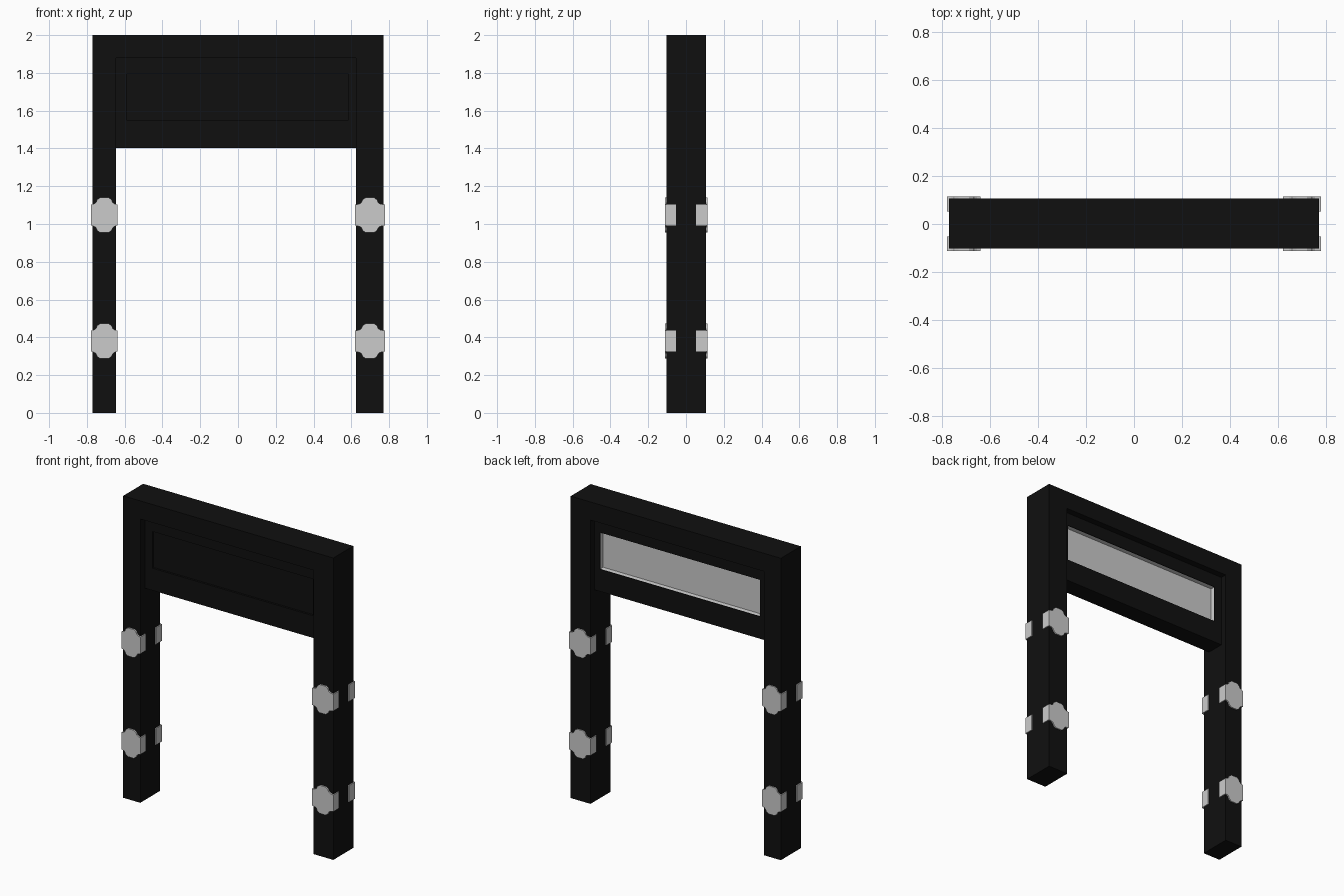
import bpy, bmesh

if "Cube" in bpy.data.objects:
    bpy.data.objects.remove(bpy.data.objects["Cube"])

black = bpy.data.materials.new("black_paint")
black.diffuse_color = (0.005, 0.005, 0.005, 1)
black.use_nodes = True
black.node_tree.nodes["Principled BSDF"].inputs["Base Color"].default_value = black.diffuse_color


def finish(bm, name, mat=None):
    bmesh.ops.recalc_face_normals(bm, faces=bm.faces)
    me = bpy.data.meshes.new(name)
    bm.to_mesh(me)
    bm.free()
    ob = bpy.data.objects.new(name, me)
    bpy.context.collection.objects.link(ob)
    if mat:
        me.materials.append(mat)
    return ob


def add_box(bm, x, y, z):
    verts = bmesh.ops.create_cube(bm, size=1)["verts"]
    for v in verts:
        v.co = [(a + b) / 2 + c * (b - a) for (a, b), c in zip((x, y, z), v.co)]


def extrude_xz(bm, pts, y0, y1):
    face = bm.faces.new([bm.verts.new((x, y0, z)) for x, z in pts])
    geom = bmesh.ops.extrude_face_region(bm, geom=[face])["geom"]
    for v in geom:
        if isinstance(v, bmesh.types.BMVert):
            v.co.y = y1


# Gate frame: two posts and a top beam as one solid arch
FRONT, BACK = -0.102, 0.107
bm = bmesh.new()
extrude_xz(bm, [(-0.77, 0), (-0.645, 0), (-0.645, 1.88), (0.625, 1.88),
                (0.625, 0), (0.77, 0), (0.77, 2), (-0.77, 2)], FRONT, BACK)
finish(bm, "gate_frame", black)

# Header surround with a window opening, set back between the posts
bm = bmesh.new()
hy = (-0.053, 0.066)
add_box(bm, (-0.645, 0.625), hy, (1.403, 1.55))
add_box(bm, (-0.645, 0.625), hy, (1.793, 1.88))
add_box(bm, (-0.645, -0.59), hy, (1.55, 1.793))
add_box(bm, (0.585, 0.625), hy, (1.55, 1.793))
finish(bm, "header_surround", black)

# Dark front screen
bm = bmesh.new()
add_box(bm, (-0.59, 0.585), (-0.04, 0.0), (1.55, 1.793))
finish(bm, "front_screen", black)

# Grey rear panel, a shallow tray open to the back
bm = bmesh.new()
add_box(bm, (-0.59, 0.585), (0.001, 0.062), (1.55, 1.793))
bm.normal_update()
rear = max(bm.faces, key=lambda f: f.calc_center_median().y)
bmesh.ops.inset_region(bm, faces=[rear], thickness=0.004)
for v in rear.verts:
    v.co.y -= 0.025
finish(bm, "rear_panel")

# Corner brackets: lobed plate plus two side flanges, front and back of each post
QUARTER = [(0.054, 0.060), (0.045, 0.066), (0.038, 0.082), (0.022, 0.093)]


def bracket(name, x0, x1, zc, side):
    cx, hw = (x0 + x1) / 2, (x1 - x0) / 2
    quarter = [(hw, 0.055)] + QUARTER
    top = quarter + [(-x, z) for x, z in reversed(quarter)]
    pts = top + [(-x, -z) for x, z in top]
    y_in, y_out, y_end = (FRONT, -0.112, -0.052) if side < 0 else (BACK, 0.115, 0.052)
    bm = bmesh.new()
    extrude_xz(bm, [(cx + x, zc + z) for x, z in pts], y_out, y_in)
    for a, b in ((x0, x0 + 0.01), (x1 - 0.01, x1)):
        add_box(bm, (a, b), sorted((y_in, y_end)), (zc - 0.055, zc + 0.055))
    finish(bm, name)


for post, x0, x1 in (("left", -0.777, -0.638), ("right", 0.619, 0.777)):
    for level, zc in (("lower", 0.38), ("upper", 1.047)):
        for face, side in (("front", -1), ("back", 1)):
            bracket(f"{post}_{level}_{face}_bracket", x0, x1, zc, side)
